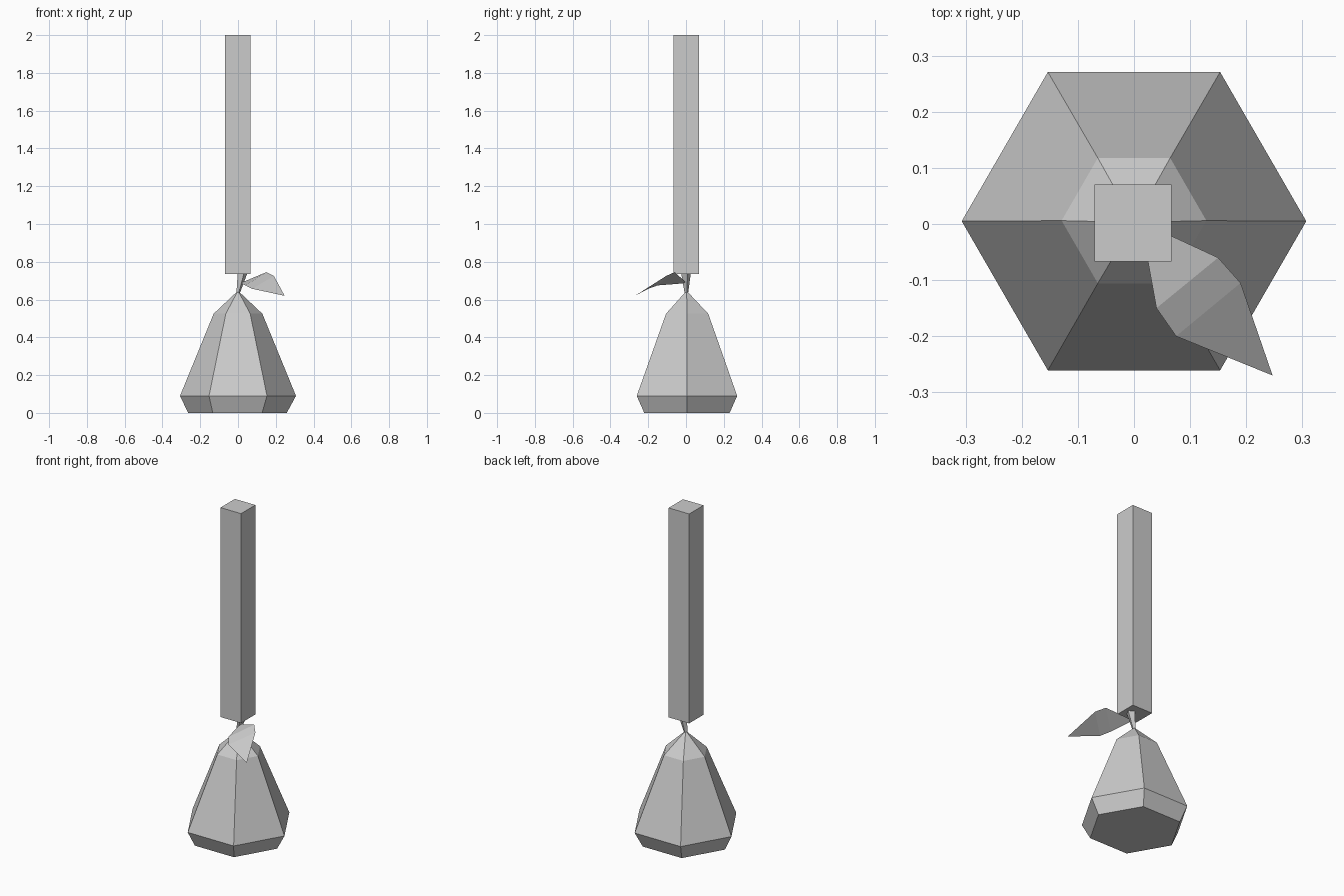
import bpy, bmesh, math

if "Cube" in bpy.data.objects:
    bpy.data.objects.remove(bpy.data.objects["Cube"])

grey = bpy.data.materials.new("light grey")
grey.diffuse_color = (0.6, 0.6, 0.6, 1)
grey.use_nodes = True
grey.node_tree.nodes["Principled BSDF"].inputs["Base Color"].default_value = grey.diffuse_color


def make(name, verts, faces, fix_normals=True):
    mesh = bpy.data.meshes.new(name)
    mesh.from_pydata(verts, [], faces)
    if fix_normals:
        bm = bmesh.new()
        bm.from_mesh(mesh)
        bmesh.ops.recalc_face_normals(bm, faces=bm.faces)
        bm.to_mesh(mesh)
        bm.free()
    mesh.materials.append(grey)
    obj = bpy.data.objects.new(name, mesh)
    bpy.context.collection.objects.link(obj)
    return obj


def loft(name, rings, sides, turn=0.0):
    """Closed solid through rings of (x, y, z, radius)."""
    verts, faces = [], []
    for x, y, z, r in rings:
        for i in range(sides):
            a = turn + math.tau * i / sides
            verts.append((x + r * math.cos(a), y + r * math.sin(a), z))
    for k in range(len(rings) - 1):
        for i in range(sides):
            j = (i + 1) % sides
            faces.append((k * sides + i, k * sides + j,
                          (k + 1) * sides + j, (k + 1) * sides + i))
    faces.append(tuple(range(sides)))
    faces.append(tuple(range(len(verts) - sides, len(verts))))
    return make(name, verts, faces)


# Six-sided body tapering to a near point
loft("body", [(-0.003, 0.005, 0, 0.261), (0, 0.005, 0.09, 0.307),
              (0, 0.006, 0.525, 0.129), (0, 0.003, 0.643, 0.004)], 6)

# Thin leaning stem, widening upwards
loft("stem", [(0, 0.002, 0.63, 0.009), (0.024, 0, 0.74, 0.027)], 4, 0.3)

# Tall square post
loft("post", [(-0.0015, 0.0015, 0.735, 0.0685 * math.sqrt(2)),
              (-0.0015, 0.0015, 2.0, 0.0685 * math.sqrt(2))], 4, math.pi / 4)

# Folded leaf: base point, two cross folds, drooping tip
make("leaf", [(0.012, 0.004, 0.687),
              (0.04, -0.15, 0.675), (0.15, -0.06, 0.745),
              (0.075, -0.20, 0.657), (0.19, -0.105, 0.725),
              (0.247, -0.27, 0.62)],
     [(0, 1, 2), (1, 3, 4, 2), (3, 5, 4)], False)
